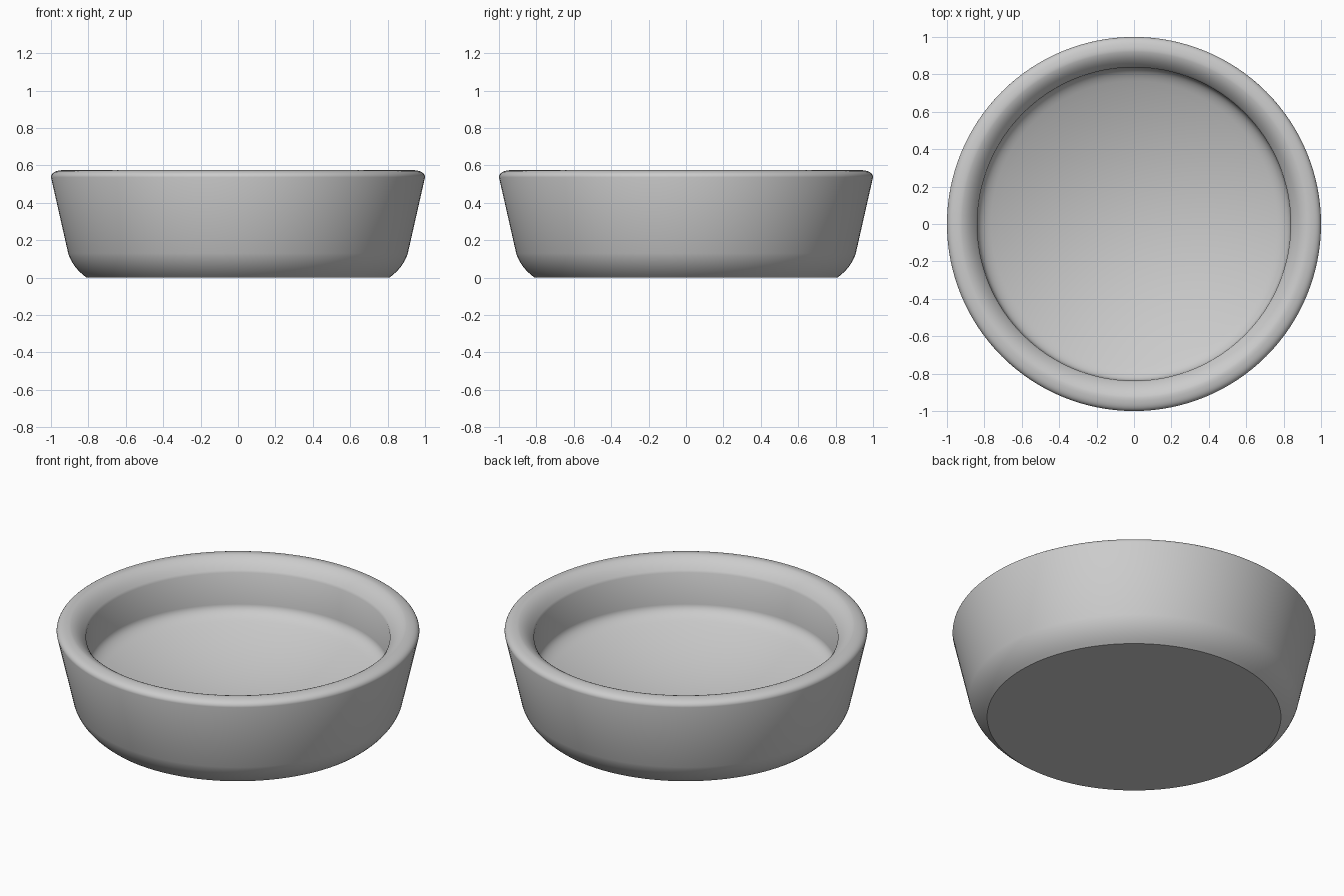
import bpy, bmesh, math

if "Cube" in bpy.data.objects:
    bpy.data.objects.remove(bpy.data.objects["Cube"])

N = 128  # segments around the axis


def arc(p0, c, p1, n):
    """Smooth curved run between two profile points, pulled towards c."""
    pts = []
    for i in range(n + 1):
        t = i / n
        pts.append(tuple((1 - t) ** 2 * a + 2 * t * (1 - t) * b + t * t * d
                         for a, b, d in zip(p0, c, p1)))
    return pts


# Profile (radius, height): base, outer wall, rolled rim, inner wall, dished floor
profile = [(0.0, 0.0), (0.81, 0.0)]
profile += arc((0.81, 0.0), (0.885, 0.055), (0.908, 0.13), 8)[1:]
profile += arc((1.0, 0.537), (0.998, 0.573), (0.93, 0.575), 8)
profile += arc((0.93, 0.575), (0.878, 0.565), (0.838, 0.50), 10)[1:]
profile += arc((0.836, 0.31), (0.832, 0.268), (0.765, 0.24), 8)
profile += arc((0.765, 0.24), (0.38, 0.08), (0.0, 0.08), 16)[1:]

# Dish body: spin the profile
bm = bmesh.new()
rings = []
for r, z in profile:
    if r < 1e-6:
        rings.append([bm.verts.new((0, 0, z))])
    else:
        rings.append([bm.verts.new((r * math.cos(2 * math.pi * i / N),
                                    r * math.sin(2 * math.pi * i / N), z))
                      for i in range(N)])
for a, b in zip(rings, rings[1:]):
    for i in range(N):
        j = (i + 1) % N
        if len(a) == 1:
            bm.faces.new((a[0], b[j], b[i]))
        elif len(b) == 1:
            bm.faces.new((a[i], a[j], b[0]))
        else:
            bm.faces.new((a[i], a[j], b[j], b[i]))
bmesh.ops.recalc_face_normals(bm, faces=bm.faces)

mesh = bpy.data.meshes.new("dish")
bm.to_mesh(mesh)
bm.free()
dish = bpy.data.objects.new("dish", mesh)
bpy.context.collection.objects.link(dish)

# Plain grey
grey = bpy.data.materials.new("plain_grey")
grey.diffuse_color = (0.6, 0.6, 0.6, 1)
grey.use_nodes = True
grey.node_tree.nodes["Principled BSDF"].inputs["Base Color"].default_value = grey.diffuse_color
mesh.materials.append(grey)

bpy.context.view_layer.objects.active = dish
dish.select_set(True)
bpy.ops.object.shade_smooth_by_angle(angle=math.radians(35))
